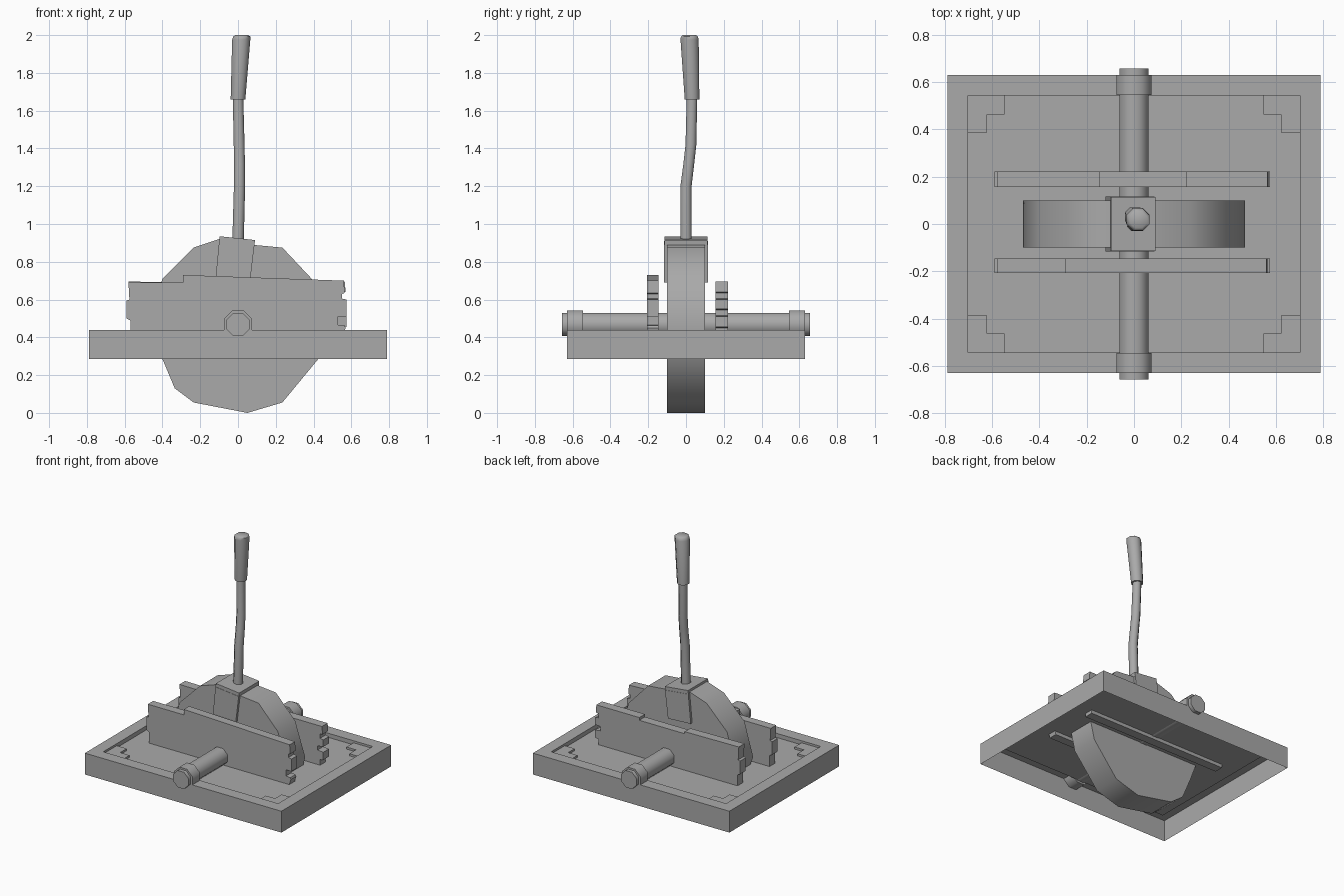
import bpy, bmesh, math
from mathutils import Vector

cube = bpy.data.objects.get("Cube")
if cube:
    bpy.data.objects.remove(cube, do_unlink=True)

GREY = (0.4, 0.4, 0.4, 1)
grey = bpy.data.materials.new("plain grey")
grey.use_nodes = True
grey.diffuse_color = GREY
grey.node_tree.nodes["Principled BSDF"].inputs["Base Color"].default_value = GREY


def finish(name, bm, smooth=0, normals=True):
    if normals:
        bmesh.ops.recalc_face_normals(bm, faces=bm.faces)
    mesh = bpy.data.meshes.new(name)
    bm.to_mesh(mesh)
    bm.free()
    mesh.materials.append(grey)
    obj = bpy.data.objects.new(name, mesh)
    bpy.context.collection.objects.link(obj)
    if smooth:
        bpy.ops.object.select_all(action="DESELECT")
        obj.select_set(True)
        bpy.context.view_layer.objects.active = obj
        bpy.ops.object.shade_smooth_by_angle(angle=math.radians(smooth))
    return obj


def extrude(name, profile, start, depth, smooth=0, vertical=False):
    """Extrude an outline along y, or along z when vertical."""
    bm = bmesh.new()
    place = (lambda a, b: (a, b, start)) if vertical else (lambda a, b: (a, start, b))
    face = bm.faces.new([bm.verts.new(place(a, b)) for a, b in profile])
    moved = bmesh.ops.extrude_face_region(bm, geom=[face])["geom"]
    offset = Vector((0, 0, depth)) if vertical else Vector((0, depth, 0))
    bmesh.ops.translate(bm, vec=offset, verts=[v for v in moved if isinstance(v, bmesh.types.BMVert)])
    return finish(name, bm, smooth)


def tube(name, stations, sides, along_y=False, smooth=50):
    """Rings of (centre, radius) joined into a capped tube."""
    bm = bmesh.new()
    rings = []
    for centre, r in stations:
        ring = []
        for i in range(sides):
            a = math.tau * (i + 0.5) / sides
            u, v = r * math.cos(a), r * math.sin(a)
            ring.append(bm.verts.new(Vector(centre) + Vector((u, 0, v) if along_y else (u, v, 0))))
        rings.append(ring)
    for low, high in zip(rings, rings[1:]):
        for i in range(sides):
            j = (i + 1) % sides
            bm.faces.new((low[i], low[j], high[j], high[i]))
    bm.faces.new(rings[0])
    bm.faces.new(rings[-1])
    return finish(name, bm, smooth)


# Hollow base: thin skirt, rim and sunken floor, open below
FLOOR = 0.41
bm = bmesh.new()
loops = []
for x, y, z in ((0.79, 0.63, 0.285), (0.79, 0.63, 0.44), (0.703, 0.543, 0.44), (0.703, 0.543, FLOOR)):
    loops.append([bm.verts.new((sx * x, sy * y, z)) for sx, sy in ((-1, -1), (1, -1), (1, 1), (-1, 1))])
for a, b in zip(loops, loops[1:]):
    for i in range(4):
        j = (i + 1) % 4
        bm.faces.new((a[i], a[j], b[j], b[i]))
bm.faces.new(loops[-1])
finish("base_tray", bm, normals=False)

# Raised L plates in the tray corners
for sx, side in ((1, "left"), (-1, "right")):
    for sy, end in ((1, "back"), (-1, "front")):
        outline = [(0, 0), (0.155, 0), (0.155, 0.08), (0.08, 0.08), (0.08, 0.155), (0, 0.155)]
        outline = [(sx * (0.703 - x), sy * (0.543 - y)) for x, y in outline]
        extrude(f"corner_plate_{end}_{side}", outline, FLOOR, 0.015, vertical=True)

# Wheel passing through the tray
wheel = [(0.05, 0.0), (0.235, 0.055), (0.425, 0.285), (0.47, 0.47), (0.39, 0.71), (0.235, 0.875),
         (0.0, 0.897), (-0.1, 0.92), (-0.235, 0.875), (-0.4, 0.71), (-0.47, 0.47), (-0.4, 0.285),
         (-0.335, 0.13), (-0.235, 0.055)]
extrude("wheel", wheel, -0.1, 0.2, smooth=45)

# Saddle over the wheel, carrying the lever
cap = [(-0.1, 0.905), (0.087, 0.885), (0.09, 0.915), (-0.097, 0.935)]
extrude("saddle_top", cap, -0.115, 0.23)
for s, label in ((1, "back"), (-1, "front")):
    cheek = [(-0.12, 0.7), (0.063, 0.69), (0.087, 0.89), (-0.1, 0.91)]
    extrude(f"saddle_cheek_{label}", cheek, s * 0.095, s * 0.022)

# Notched side boards
front_board = [(-0.57, 0.385), (0.55, 0.385), (0.57, 0.45), (0.565, 0.462), (0.53, 0.465), (0.53, 0.51),
               (0.575, 0.51), (0.575, 0.6), (0.55, 0.605), (0.55, 0.63), (0.565, 0.635), (0.56, 0.7),
               (-0.29, 0.73), (-0.29, 0.69), (-0.58, 0.69), (-0.575, 0.6), (-0.59, 0.595),
               (-0.59, 0.5), (-0.57, 0.49)]
extrude("front_board", front_board, -0.207, 0.062)
back_board = [(-0.57, 0.385), (0.55, 0.385), (0.55, 0.45), (0.575, 0.455), (0.575, 0.51), (0.53, 0.515),
              (0.53, 0.545), (0.575, 0.55), (0.575, 0.6), (0.55, 0.605), (0.55, 0.635), (0.57, 0.64),
              (0.565, 0.695), (0.22, 0.695), (0.22, 0.675), (-0.145, 0.675), (-0.145, 0.69),
              (-0.58, 0.695), (-0.575, 0.6), (-0.59, 0.595), (-0.59, 0.5), (-0.57, 0.49)]
extrude("back_board", back_board, 0.157, 0.065)

# Axle with an end collar on each side
AXLE = 0.468
tube("axle", [((0, -0.657, AXLE), 0.066), ((0, 0.657, AXLE), 0.066)], 8, along_y=True)
for s, label in ((1, "back"), (-1, "front")):
    tube(f"collar_{label}", [((0, s * 0.545, AXLE), 0.08), ((0, s * 0.63, AXLE), 0.08)], 8, along_y=True)

# Bent lever shaft and tapered grip
tube("lever_shaft", [((0, 0, 0.9), 0.033), ((0.008, 0, 1.2), 0.032), ((0.008, 0.015, 1.32), 0.031),
                     ((0.006, 0.026, 1.42), 0.031), ((0, 0.032, 1.68), 0.03)], 8)
tube("lever_grip", [((0, 0.032, 1.66), 0.042), ((0.017, 0.019, 1.975), 0.052),
                    ((0.02, 0.018, 1.992), 0.049), ((0.02, 0.018, 2.0), 0.038)], 8)
